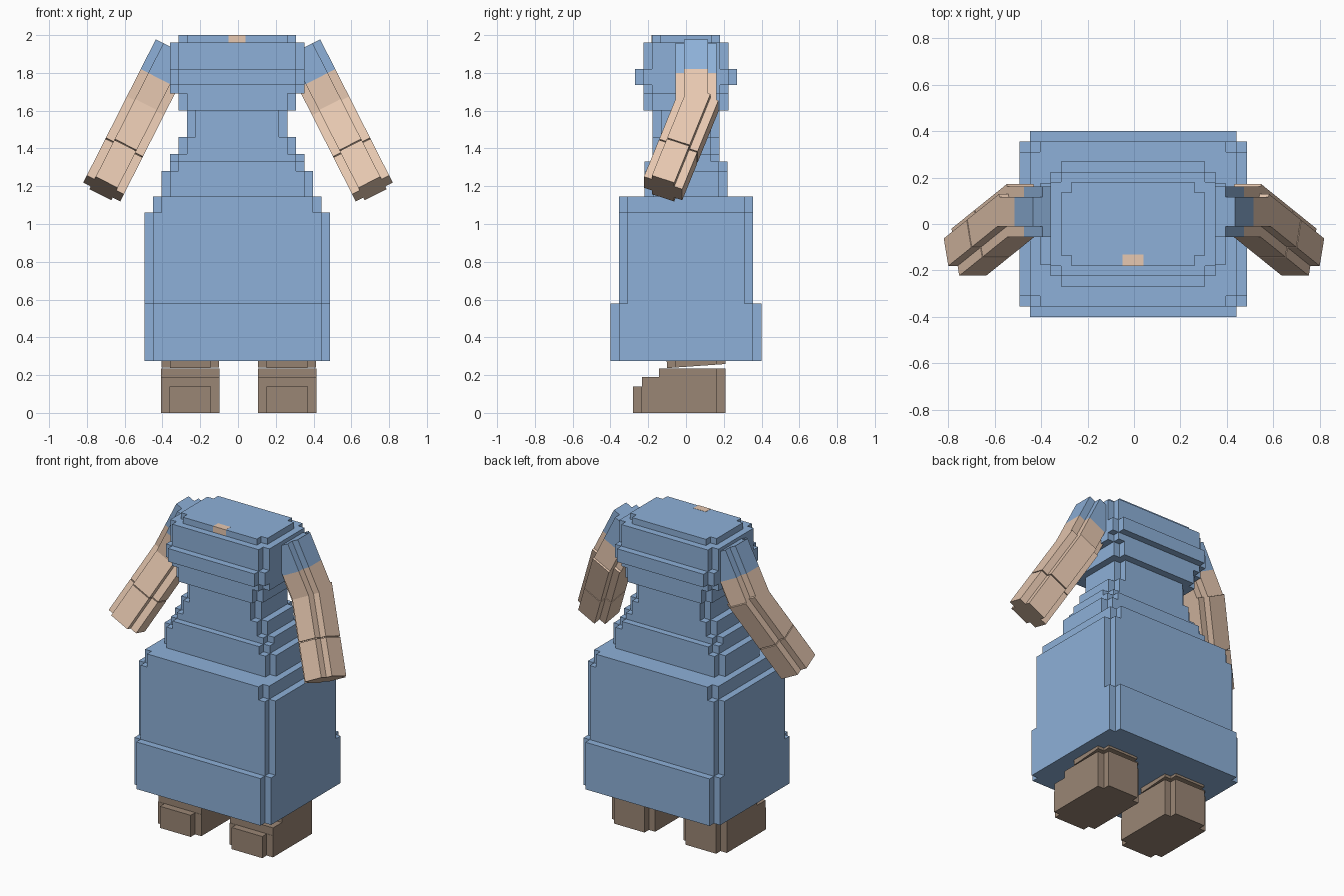
import bpy, bmesh, math
from mathutils import Matrix, Vector

cube = bpy.data.objects.get("Cube")
if cube:
    bpy.data.objects.remove(cube)

NOTCH = 0.045


def material(name, rgb):
    lin = [((c / 255 + 0.055) / 1.055) ** 2.4 for c in rgb] + [1]
    m = bpy.data.materials.new(name)
    m.use_nodes = True
    m.diffuse_color = lin
    m.node_tree.nodes["Principled BSDF"].inputs["Base Color"].default_value = lin
    return m


BLUE = material("dress_blue", (141, 176, 216))
SKIN = material("skin", (233, 202, 178))
BROWN = material("boot_brown", (154, 134, 117))


def prism(name, mat, hx, hy, z0, z1, notch=NOTCH, matrix=Matrix()):
    """Upright block whose four corners are notched in plan."""
    ix, iy = hx - notch, hy - notch
    quarter = [(hx, iy), (ix, iy), (ix, hy)] if notch else [(hx, hy)]
    outline = (quarter + [(-x, y) for x, y in reversed(quarter)]
               + [(-x, -y) for x, y in quarter]
               + [(x, -y) for x, y in reversed(quarter)])
    bm = bmesh.new()
    face = bm.faces.new([bm.verts.new((x, y, z0)) for x, y in outline])
    top = bmesh.ops.extrude_face_region(bm, geom=[face])
    verts = [g for g in top["geom"] if isinstance(g, bmesh.types.BMVert)]
    bmesh.ops.translate(bm, verts=verts, vec=(0, 0, z1 - z0))
    bm.transform(matrix)
    bmesh.ops.recalc_face_normals(bm, faces=bm.faces)
    mesh = bpy.data.meshes.new(name)
    bm.to_mesh(mesh)
    bm.free()
    mesh.materials.append(mat)
    ob = bpy.data.objects.new(name, mesh)
    bpy.context.collection.objects.link(ob)
    return ob


def box(name, mat, x0, x1, y0, y1, z0, z1):
    move = Matrix.Translation(((x0 + x1) / 2, (y0 + y1) / 2, 0))
    return prism(name, mat, (x1 - x0) / 2, (y1 - y0) / 2, z0, z1, 0, move)


# Dress: stacked notched tiers (name, half width, half depth, bottom, top)
tiers = [
    ("skirt_hem", 0.49, 0.40, 0.275, 0.58),
    ("skirt", 0.49, 0.355, 0.58, 1.06),
    ("skirt_top", 0.445, 0.355, 1.06, 1.145),
    ("waist_low", 0.40, 0.22, 1.145, 1.28),
    ("waist_mid", 0.355, 0.22, 1.28, 1.33),
    ("waist_high", 0.355, 0.178, 1.33, 1.37),
    ("waist_step", 0.31, 0.178, 1.37, 1.46),
    ("waist", 0.265, 0.178, 1.46, 1.60),
    ("chest_low", 0.31, 0.225, 1.60, 1.69),
    ("chest", 0.355, 0.225, 1.69, 1.96),
    ("bust_band", 0.355, 0.27, 1.735, 1.82),
    ("neck_plate", 0.31, 0.18, 1.96, 2.0),
]
centre = Matrix.Translation((-0.004, 0, 0))
for name, hx, hy, z0, z1 in tiers:
    prism(name, BLUE, hx, hy, z0, z1, matrix=centre)

# Skin showing at the neckline
box("neckline_skin", SKIN, -0.05, 0.04, -0.182, -0.132, 1.962, 2.001)

# Legs and stepped boots
for side, cx in (("right", -0.253), ("left", 0.26)):
    toe, back, hx = -0.28, 0.21, 0.155
    prism(side + "_boot_sole", BROWN, hx, (back - toe) / 2, 0, 0.14,
          matrix=Matrix.Translation((cx, (back + toe) / 2, 0)))
    for part, front, z0, z1 in (("instep", -0.233, 0.14, 0.19),
                                ("ankle", -0.142, 0.19, 0.235)):
        box(f"{side}_boot_{part}", BROWN, cx - hx, cx + hx, front, back - NOTCH, z0, z1)
        box(f"{side}_boot_{part}_heel", BROWN, cx - hx + NOTCH, cx + hx - NOTCH,
            back - NOTCH, back, z0, z1)
    prism(side + "_leg", BROWN, 0.153, 0.155, 0, 0.4,
          matrix=Matrix.Translation((cx, 0.055, 0.248)) @ Matrix.Rotation(math.radians(4), 4, "X"))

# Arms: local z runs down the arm, local x points outward, local y backward
BEND = math.radians(20)
for side, s in (("right", -1), ("left", 1)):
    down = Vector((0.452 * s, 0, -0.892))
    out = Vector((0.892 * s, 0, 0.452))
    frame = Matrix((out, (0, 1, 0), down)).transposed().to_4x4()
    frame.translation = (0.337 * s, 0.053, 1.928)
    fore = frame @ Matrix.Translation((0, 0, 0.35)) @ Matrix.Rotation(BEND, 4, "X")
    for part, mat, z0, z1, m in (("sleeve", BLUE, 0, 0.177, frame),
                                 ("upper_arm", SKIN, 0.177, 0.35, frame),
                                 ("forearm", SKIN, -0.05, 0.272, fore),
                                 ("hand", SKIN, 0.278, 0.51, fore)):
        prism(f"{side}_{part}", mat, 0.11, 0.108, z0, z1, matrix=m)
    # narrow wrist core closing the seam
    prism(side + "_wrist", SKIN, 0.10, 0.098, 0.26, 0.29, matrix=fore)
